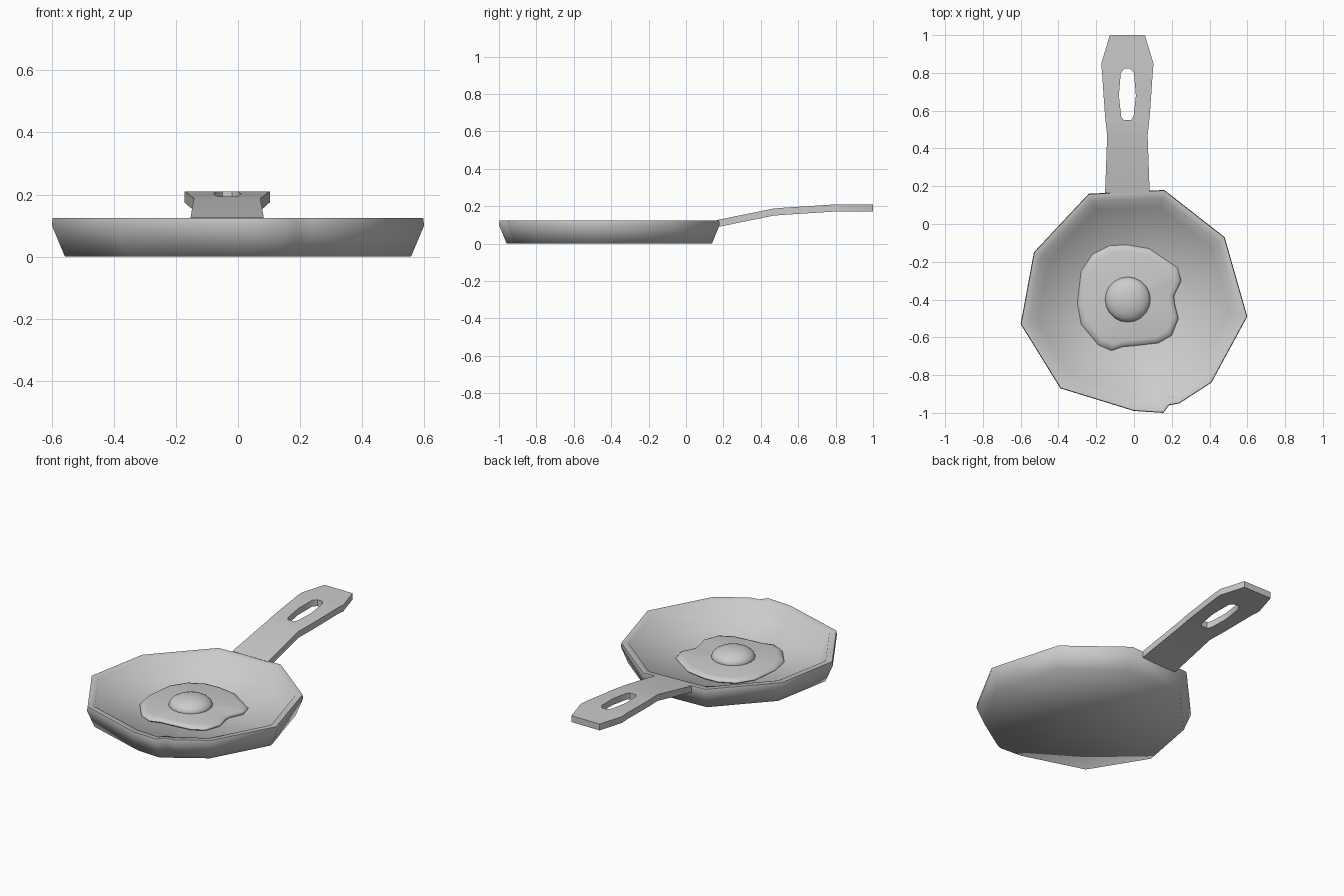
import bpy, bmesh, math
from mathutils import Vector

cube = bpy.data.objects.get("Cube")
if cube:
    bpy.data.objects.remove(cube)

grey = bpy.data.materials.new("plain_grey")
grey.use_nodes = True
colour = (0.6, 0.6, 0.6, 1)
grey.diffuse_color = colour
grey.node_tree.nodes["Principled BSDF"].inputs["Base Color"].default_value = colour


def finish(name, bm, angle):
    bmesh.ops.recalc_face_normals(bm, faces=bm.faces)
    mesh = bpy.data.meshes.new(name)
    bm.to_mesh(mesh)
    bm.free()
    mesh.materials.append(grey)
    ob = bpy.data.objects.new(name, mesh)
    bpy.context.collection.objects.link(ob)
    bpy.ops.object.select_all(action='DESELECT')
    ob.select_set(True)
    bpy.context.view_layer.objects.active = ob
    bpy.ops.object.shade_smooth_by_angle(angle=math.radians(angle))
    return ob


def loft(name, outline, centre, profile, angle, dent=()):
    """Stack scaled copies of an outline; profile holds (scale, height)."""
    bm = bmesh.new()
    cx, cy = centre
    rings = []
    for scale, z in profile:
        ring = []
        for i, (x, y) in enumerate(outline):
            if i in dent and z < 0.06:      # the pouring dent fades out low down
                y -= 0.025
            ring.append(bm.verts.new((cx + (x - cx) * scale, cy + (y - cy) * scale, z)))
        rings.append(ring)
    n = len(outline)
    for low, high in zip(rings, rings[1:]):
        for i in range(n):
            j = (i + 1) % n
            bm.faces.new((low[i], low[j], high[j], high[i]))
    # close both ends with fans
    for ring, z in ((rings[0], profile[0][1]), (rings[-1], profile[-1][1])):
        hub = bm.verts.new((cx, cy, z))
        for i in range(n):
            bm.faces.new((ring[i], ring[(i + 1) % n], hub))
    return finish(name, bm, angle)


# Pan body with uneven sides and a small pouring dent
pan_outline = [(-.24, .16), (.16, .18), (.48, -.07), (.6, -.49), (.41, -.84),
               (.24, -.95), (.185, -.96), (.155, -1), (0, -.99), (-.39, -.87),
               (-.6, -.53), (-.53, -.15)]
pan_profile = [(.93, 0), (1, .1), (.995, .125), (.93, .122), (.85, .03)]
loft("pan_body", pan_outline, (0, -.41), pan_profile, 80, dent=(6,))

# Fried egg white
white_outline = [(-.04, -.11), (.08, -.13), (.17, -.19), (.23, -.23), (.25, -.3),
                 (.212, -.38), (.215, -.42), (.235, -.5), (.2, -.59), (.13, -.63),
                 (0, -.645), (-.06, -.65), (-.12, -.67), (-.19, -.64), (-.28, -.53),
                 (-.3, -.42), (-.28, -.25), (-.22, -.16), (-.13, -.115)]
loft("egg_white", white_outline, (-.03, -.39),
     [(.96, .025), (1, .037), (.97, .048), (.88, .054)], 70)

# Yolk: a flattened ball half sunk into the white
bm = bmesh.new()
bmesh.ops.create_uvsphere(bm, u_segments=20, v_segments=12, radius=.12)
bmesh.ops.scale(bm, vec=(1, 1, .45), verts=bm.verts)
bmesh.ops.translate(bm, vec=(-.033, -.4, .055), verts=bm.verts)
finish("egg_yolk", bm, 80)

# Handle: rows of (y, top height, half width, hole half width)
rows = [(.165, .126, .118, .02), (.47, .188, .107, .02), (.55, .194, .116, .02),
        (.57, .195, .118, .033), (.68, .202, .126, .045), (.8, .21, .134, .035),
        (.822, .21, .136, .015), (.85, .21, .138, .02), (1, .21, .093, .02)]
bm = bmesh.new()
grid = [[bm.verts.new((-.035 + s, y, z)) for s in (-w, -h, h, w)] for y, z, w, h in rows]
for r, (a, b) in enumerate(zip(grid, grid[1:])):
    for c in range(3):
        if c == 1 and 2 <= r <= 5:          # hanging hole
            continue
        bm.faces.new((a[c], a[c + 1], b[c + 1], b[c]))
# give the sheet its thickness
sheet = list(bm.faces)
copy = bmesh.ops.extrude_face_region(bm, geom=sheet, use_keep_orig=True)
lower = [g for g in copy["geom"] if isinstance(g, bmesh.types.BMVert)]
bmesh.ops.translate(bm, vec=Vector((0, 0, -.038)), verts=lower)
finish("handle", bm, 40)
